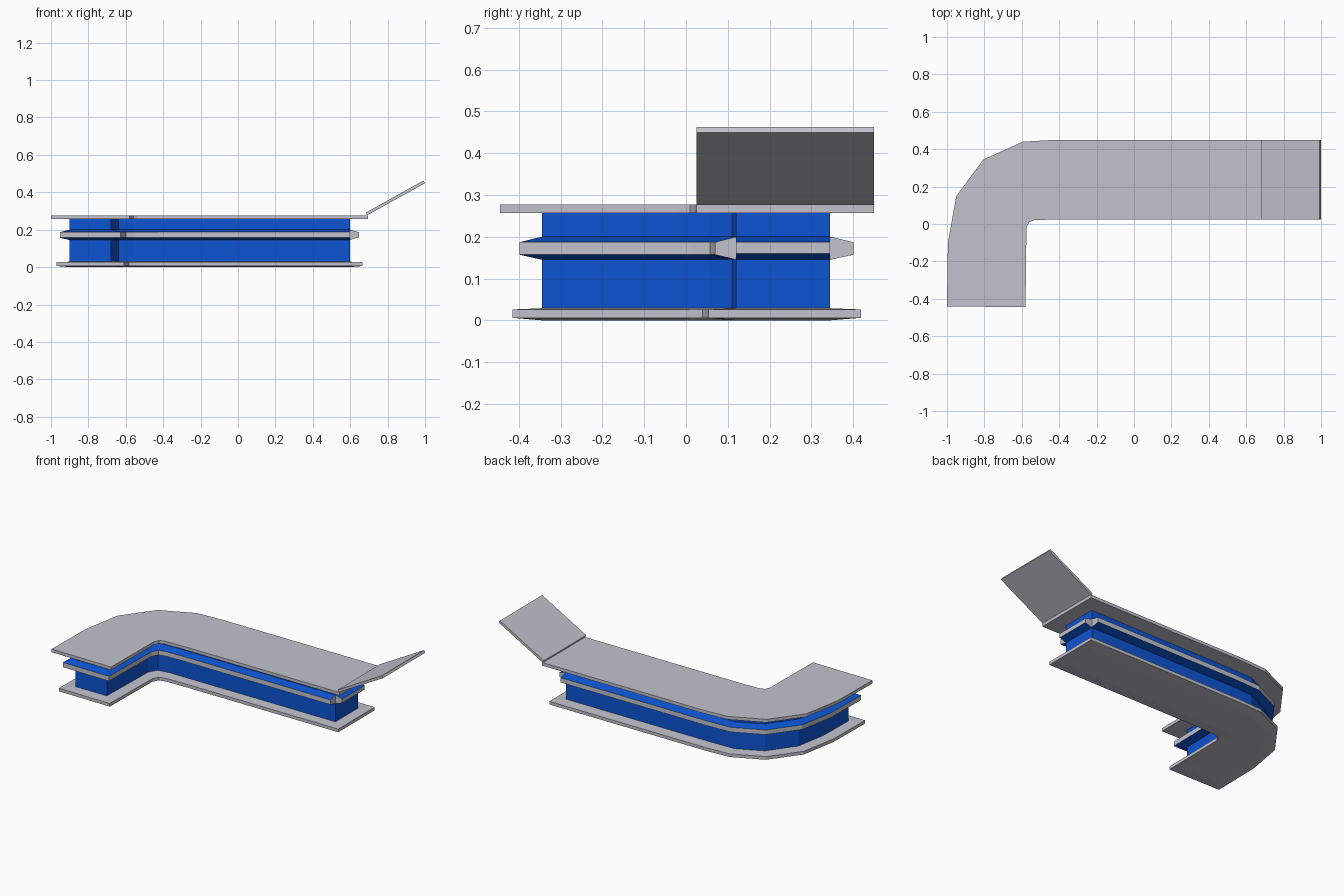
import bpy, bmesh
from mathutils import Vector

cube = bpy.data.objects.get("Cube")
if cube:
    bpy.data.objects.remove(cube, do_unlink=True)


def make_material(name, colour):
    mat = bpy.data.materials.new(name)
    mat.use_nodes = True
    mat.diffuse_color = colour
    mat.node_tree.nodes["Principled BSDF"].inputs["Base Color"].default_value = colour
    return mat


BLUE = make_material("counter blue", (0.004, 0.09, 0.65, 1))
GREY = make_material("light grey", (0.54, 0.54, 0.61, 1))

# Plan outlines of the worktop and of the narrower body, point for point
WORKTOP = [(-1, -.44), (-.995, -.1), (-.95, .15), (-.805, .345), (-.595, .44),
           (-.42, .45), (.695, .45), (.695, .025), (-.42, .025), (-.535, .02),
           (-.56, .01), (-.575, -.02), (-.58, -.445)]
BODY = [(-.9, -.345), (-.895, -.1), (-.86, .1), (-.74, .265), (-.58, .34),
        (-.42, .345), (.6, .345), (.6, .12), (-.42, .12), (-.56, .12),
        (-.64, .11), (-.67, .055), (-.68, -.345)]


def ring(inset, z, limit):
    """Outline blended from worktop (0) to body (1), cut off at x = limit."""
    points = [Vector(a).lerp(Vector(b), inset) for a, b in zip(WORKTOP, BODY)]
    return [(min(p.x, limit), p.y, z) for p in points]


def loft(name, rings, materials):
    """Skin a stack of matching rings and cap both ends."""
    bm = bmesh.new()
    loops = [[bm.verts.new(p) for p in r] for r in rings]
    for low, high in zip(loops, loops[1:]):
        for i in range(len(low)):
            j = (i + 1) % len(low)
            bm.faces.new((low[i], low[j], high[j], high[i]))
    bm.faces.new(loops[0])
    bm.faces.new(loops[-1])
    bmesh.ops.recalc_face_normals(bm, faces=bm.faces)
    mesh = bpy.data.meshes.new(name)
    bm.to_mesh(mesh)
    bm.free()
    obj = bpy.data.objects.new(name, mesh)
    bpy.context.collection.objects.link(obj)
    for mat in materials:
        mesh.materials.append(mat)
    return obj


def stack(name, levels, materials, limit=1):
    return loft(name, [ring(t, z, limit) for z, t in levels], materials)


def paint_band(obj):
    """Grey on the upright faces at rail height, blue elsewhere."""
    for face in obj.data.polygons:
        in_rail = .14 < face.center.z < .2
        face.material_index = int(in_rail and abs(face.normal.z) < .1)


# Floor plate and worktop
stack("base_plate", [(0, 1), (.006, .3), (.026, .3), (.029, 1)], [GREY])
stack("worktop", [(.257, 0), (.277, 0)], [GREY])

# Body with its flared bumper rail, cut flush at the ramp end
body = stack("body", [(.028, 1), (.145, 1), (.157, .47), (.187, .47),
                      (.2, 1), (.258, 1)], [BLUE, GREY], limit=.6)
paint_band(body)

# Separate bumper rail on the ramp end
profile = [(.595, .145), (.6, .145), (.647, .16), (.647, .187), (.6, .2), (.595, .2)]
end_rail = loft("end_rail", [[(x, y, z) for x, z in profile] for y in (.12, .345)],
                [BLUE, GREY])
paint_band(end_rail)

# Raised flap
flap = [(.683, .291), (.69, .277), (1, .449), (.992, .463)]
loft("raised_flap", [[(x, y, z) for x, z in flap] for y in (.025, .45)], [GREY])
